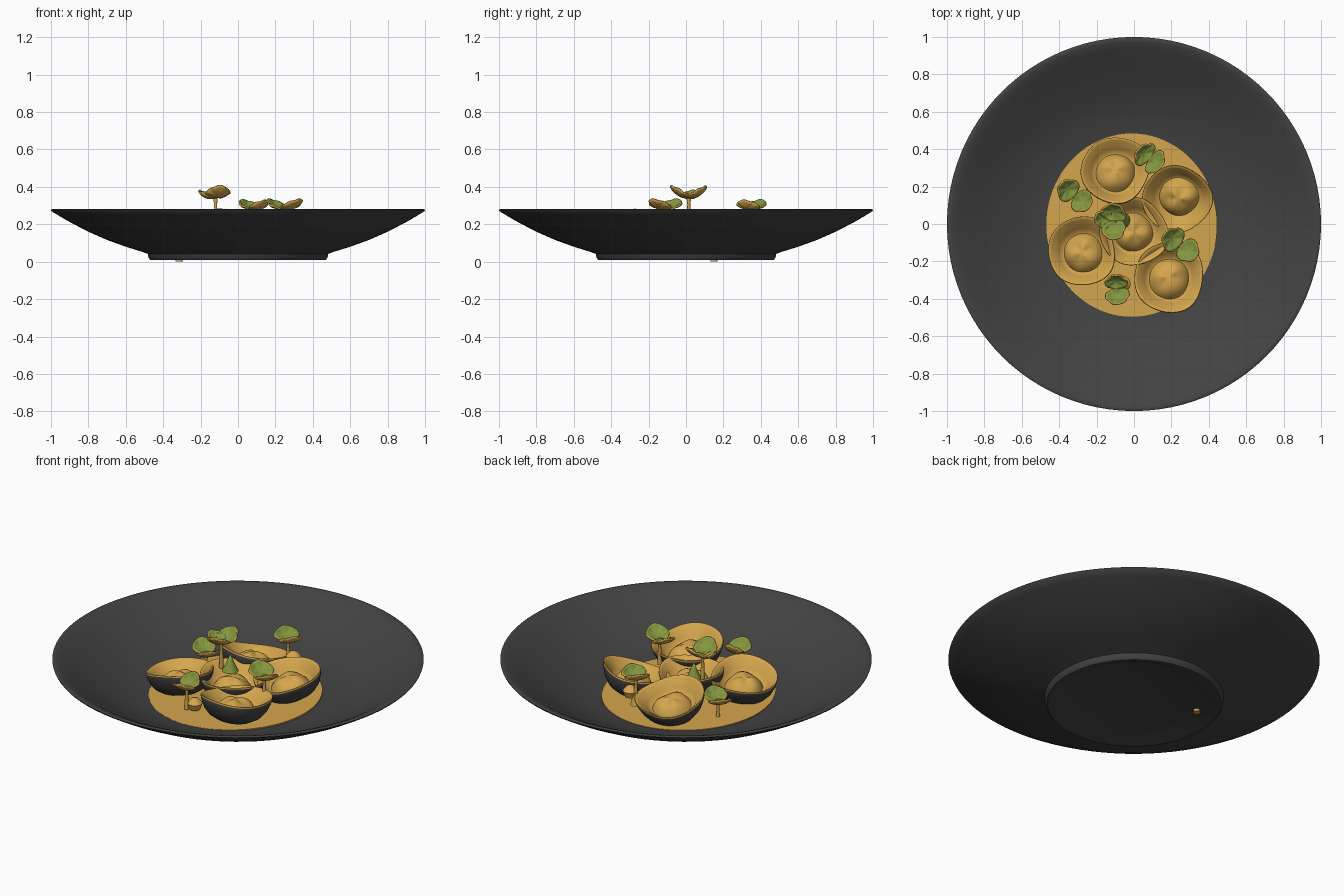
import bpy, bmesh, math
from mathutils import Matrix, Vector

if "Cube" in bpy.data.objects:
    bpy.data.objects.remove(bpy.data.objects["Cube"])


def material(name, rgb):
    m = bpy.data.materials.new(name)
    m.diffuse_color = (*rgb, 1)
    m.use_nodes = True
    m.node_tree.nodes["Principled BSDF"].inputs["Base Color"].default_value = m.diffuse_color
    return m


CHARCOAL = material("charcoal", (0.055, 0.055, 0.055))
GOLD = material("golden pasta", (0.66, 0.38, 0.075))
GREEN = material("leaf green", (0.23, 0.31, 0.05))


def finish(name, bm, mats, matrix=Matrix(), angle=40):
    me = bpy.data.meshes.new(name)
    bm.to_mesh(me)
    bm.free()
    ob = bpy.data.objects.new(name, me)
    bpy.context.collection.objects.link(ob)
    for m in mats:
        me.materials.append(m)
    ob.matrix_world = matrix
    bpy.context.view_layer.objects.active = ob
    ob.select_set(True)
    bpy.ops.object.shade_smooth_by_angle(angle=math.radians(angle))
    ob.select_set(False)
    return ob


def lathe(name, profile, mats, steps=64, split=None, warp=None, matrix=Matrix(), angle=40):
    """Turn (radius, height) points; segments from index split on use material 1."""
    bm = bmesh.new()
    rings = []
    for r, z in profile:
        ring = []
        for k in range(steps):
            a = math.tau * k / steps
            p = Vector((r * math.cos(a), r * math.sin(a), z))
            ring.append(bm.verts.new(warp(p, r, a) if warp else p))
        rings.append(ring)
    for i in range(len(rings) - 1):
        for k in range(steps):
            j = (k + 1) % steps
            f = bm.faces.new((rings[i][k], rings[i][j], rings[i + 1][j], rings[i + 1][k]))
            f.material_index = 1 if split is not None and i >= split else 0
    bmesh.ops.remove_doubles(bm, verts=bm.verts, dist=1e-5)
    bmesh.ops.recalc_face_normals(bm, faces=bm.faces)
    return finish(name, bm, mats, matrix, angle)


# wide shallow plate with a foot ring
lathe("plate", [
    (0, 0.015), (0.43, 0.015), (0.445, 0.008), (0.468, 0.008), (0.478, 0.02), (0.483, 0.042),
    (0.51, 0.052), (0.6, 0.08), (0.7, 0.116), (0.8, 0.16), (0.9, 0.212), (0.96, 0.247),
    (0.997, 0.27), (1.0, 0.277), (0.993, 0.281), (0.975, 0.278), (0.94, 0.262), (0.85, 0.21),
    (0.75, 0.16), (0.65, 0.118), (0.55, 0.088), (0.45, 0.072), (0.3, 0.066), (0, 0.066)],
    [CHARCOAL], steps=96)

# pool of sauce
lathe("sauce", [(0, 0.06), (1, 0.06), (1, 0.08), (0, 0.082)], [GOLD], steps=80,
      matrix=Matrix.Translation((-0.012, -0.006, 0)) @ Matrix.Diagonal((0.457, 0.49, 1, 1)))

# pasta cups: golden dome and brim, dark underside
CUP = [(0, 0.0), (0.03, -0.002), (0.06, -0.011), (0.085, -0.028), (0.1, -0.05), (0.107, -0.062),
       (0.118, -0.058), (0.135, -0.035), (0.155, -0.012), (0.172, 0.003), (0.183, 0.014),
       (0.188, 0.014), (0.19, 0.006),
       (0.184, -0.02), (0.168, -0.058), (0.14, -0.092), (0.1, -0.115), (0.05, -0.127), (0, -0.13)]
# position, tilt direction (x, y), size
CUPS = [((-0.10, 0.29, 0.185), (0.0, 0.28), 0.97),
        ((0.235, 0.135, 0.19), (-0.12, -0.2), 0.97),
        ((0.0, -0.045, 0.19), (0.05, 0.0), 0.96),
        ((-0.28, -0.15, 0.19), (-0.14, 0.1), 0.97),
        ((0.185, -0.285, 0.205), (-0.03, 0.14), 1.0)]


def tilt(x, y):
    return Vector((0, 0, 1)).rotation_difference(Vector((x, y, 1))).to_matrix().to_4x4()


for n, (pos, t, size) in enumerate(CUPS):
    def wavy(p, r, a, ph=n * 1.3):
        w = (r / 0.19) ** 2
        p.x += 0.008 * w * math.sin(3 * a + ph)
        p.y += 0.008 * w * math.cos(2 * a + ph)
        p.z += 0.010 * w * math.sin(2 * a + ph)
        if 0.02 < r < 0.1:
            p.z += 0.006 * math.sin(3 * a + ph)
        return p
    lathe(f"pasta_cup_{n + 1}", CUP, [GOLD, CHARCOAL], steps=56, split=12, warp=wavy, angle=60,
          matrix=Matrix.Translation(pos) @ tilt(*t) @ Matrix.Scale(size, 4))


def leaf(name, root, heading, length, width, rise):
    """Three-lobed leaf starting at root; green above, golden beneath."""
    bm = bmesh.new()
    rings, steps = 5, 36
    mid = bm.verts.new((length / 2, 0, -0.008))
    prev = None
    for i in range(1, rings + 1):
        f = i / rings
        ring = []
        for k in range(steps):
            a = math.tau * k / steps
            lobe = 1 - f * f * 0.17 * (0.5 - 0.5 * math.cos(3 * a)) ** 2
            x, y = math.cos(a) * lobe * f, math.sin(a) * lobe * f
            z = 0.02 * f * f - 0.008 + 0.003 * f * math.cos(6 * a)
            ring.append(bm.verts.new((length / 2 * (1 + x), width / 2 * y, z)))
        for k in range(steps):
            j = (k + 1) % steps
            bm.faces.new((prev[k], ring[k], ring[j], prev[j]) if prev else (mid, ring[k], ring[j]))
        prev = ring
    mat = (Matrix.Translation(root) @ Matrix.Rotation(math.radians(heading), 4, 'Z')
           @ Matrix.Rotation(-math.radians(rise), 4, 'Y'))
    ob = finish(name, bm, [GREEN, GOLD], mat, 60)
    s = ob.modifiers.new("thickness", 'SOLIDIFY')
    s.thickness, s.offset = 0.008, -1
    s.material_offset = s.material_offset_rim = 1


# sprigs: joint, stem foot height, stem foot width, leaves (heading, length, width, rise)
SPRIGS = [((-0.315, 0.15, 0.165), 0.0, 0.02, [(140, 0.115, 0.13, 25), (-38, 0.11, 0.13, 25)]),
          ((0.085, 0.35, 0.275), 0.12, 0.03, [(140, 0.095, 0.14, 30), (-35, 0.09, 0.14, 30)]),
          ((-0.12, 0.015, 0.335), 0.19, 0.012,
           [(75, 0.115, 0.14, 32), (-75, 0.12, 0.13, 32), (165, 0.10, 0.10, 22)]),
          ((0.25, -0.11, 0.275), 0.14, 0.015, [(145, 0.12, 0.14, 25), (-40, 0.12, 0.13, 25)]),
          ((-0.095, -0.345, 0.21), 0.09, 0.015, [(90, 0.10, 0.12, 40), (-80, 0.10, 0.13, 30)])]
for n, (joint, foot, wide, leaves) in enumerate(SPRIGS):
    x, y, z = joint
    h = z - foot
    lathe(f"stem_{n + 1}", [(0, 0), (wide, 0), (0.011, h * 0.45), (0.008, h * 0.8), (0.012, h + 0.004), (0, h + 0.006)],
          [GOLD], steps=12, matrix=Matrix.Translation((x, y, foot)))
    for i, (head, length, width, rise) in enumerate(leaves):
        leaf(f"leaf_{n + 1}_{i + 1}", joint, head, length, width, rise)

# small green bud on the middle cup and golden crumbs beside the outer sprigs
lathe("bud", [(0, 0), (0.045, 0), (0.03, 0.03), (0.015, 0.065), (0, 0.1)], [GREEN], steps=16,
      matrix=Matrix.Translation((-0.065, 0.02, 0.185)))
for n, p in enumerate([(-0.06, -0.32, 0.08), (0.12, 0.35, 0.15)]):
    lathe(f"crumb_{n + 1}", [(0, 0), (0.03, 0.01), (0.042, 0.045), (0.02, 0.07), (0, 0.075)], [GOLD],
          steps=16, matrix=Matrix.Translation(p))
